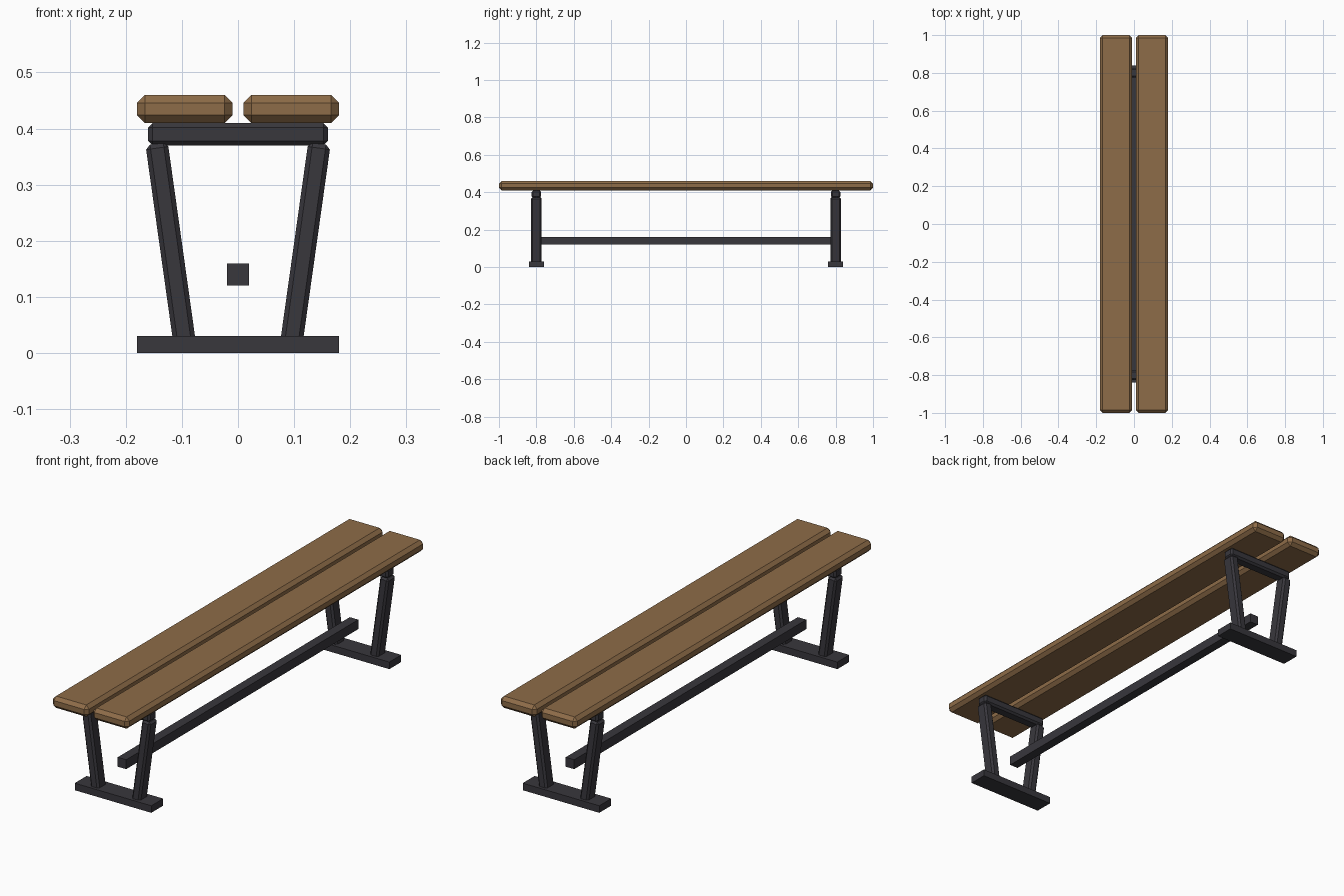
import bpy, math

if "Cube" in bpy.data.objects:
    bpy.data.objects.remove(bpy.data.objects["Cube"])


def material(name, rgb):
    m = bpy.data.materials.new(name)
    m.diffuse_color = (*rgb, 1)
    m.use_nodes = True
    m.node_tree.nodes["Principled BSDF"].inputs["Base Color"].default_value = m.diffuse_color
    return m


wood = material("warm wood", (0.27, 0.15, 0.065))
iron = material("dark iron", (0.04, 0.038, 0.046))


def box(name, loc, size, mat, bevel=0, tilt=0):
    bpy.ops.mesh.primitive_cube_add(size=1, location=loc)
    o = bpy.context.object
    o.name = name
    o.scale = size
    bpy.ops.object.transform_apply(location=False, rotation=False, scale=True)
    o.rotation_euler.y = tilt
    o.data.materials.append(mat)
    if bevel:
        b = o.modifiers.new("chamfer", "BEVEL")
        b.width = bevel
        b.segments = 1
    return o


# Two seat planks with chamfered edges
for side, sx in (("left", -1), ("right", 1)):
    box(f"seat_plank_{side}", (sx * 0.095, 0, 0.435), (0.17, 2, 0.05), wood, 0.014)

# Trestle at each end: foot, two splayed legs, top crossbar
for end, sy in (("front", -1), ("back", 1)):
    y = sy * 0.8
    box(f"foot_{end}", (0, y, 0.015), (0.36, 0.08, 0.03), iron)
    box(f"crossbar_{end}", (0, y, 0.39), (0.32, 0.05, 0.04), iron, 0.008)
    for side, sx in (("left", -1), ("right", 1)):
        box(f"leg_{end}_{side}", (sx * 0.12, y, 0.195), (0.04, 0.055, 0.36),
            iron, 0.008, sx * math.radians(8))

# Long stretcher between the trestles
box("stretcher", (0, 0, 0.14), (0.04, 1.56, 0.04), iron)
